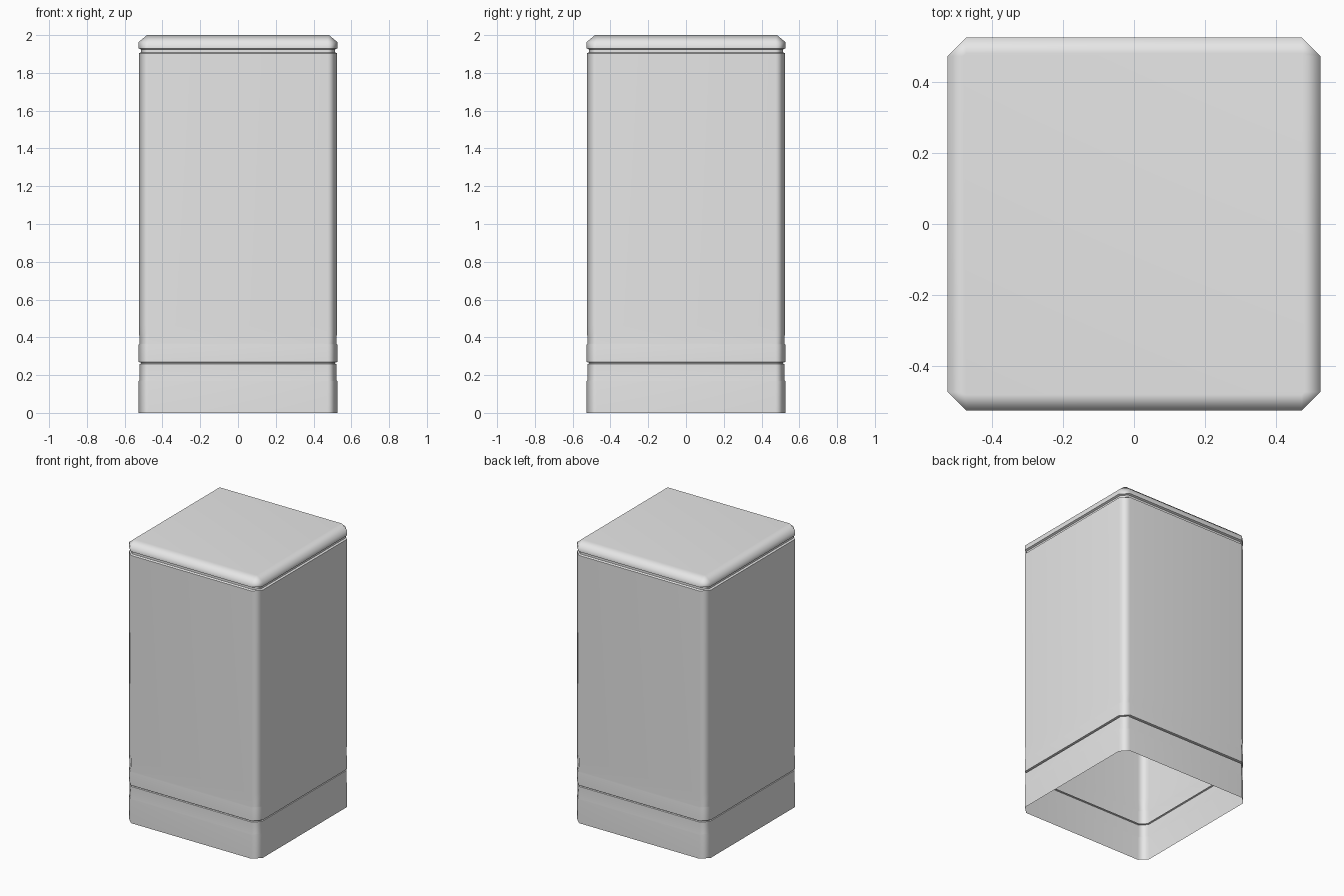
import bpy, bmesh, math

cube = bpy.data.objects.get("Cube")
if cube:
    bpy.data.objects.remove(cube, do_unlink=True)

grey = bpy.data.materials.new("light_grey")
grey.use_nodes = True
grey.diffuse_color = (0.8, 0.8, 0.8, 1)
grey.node_tree.nodes["Principled BSDF"].inputs["Base Color"].default_value = (0.8, 0.8, 0.8, 1)

CORNER = 0.474   # where the corner chamfer begins
WIDE, STEP, GROOVE = 0.526, 0.521, 0.513

# Height and half width of each ring, from the open foot to the lid
PROFILE = [
    (0.0, WIDE), (0.168, WIDE),                       # foot
    (0.172, STEP), (0.258, STEP),                     # recessed band
    (0.261, GROOVE), (0.266, GROOVE),                 # seam
    (0.269, WIDE), (0.362, WIDE),                     # raised band
    (0.367, STEP), (0.46, 0.525),                     # flare into body
    (1.903, 0.525),                                   # body
    (1.909, GROOVE), (1.924, GROOVE),                 # lid seam
    (1.93, WIDE), (1.963, WIDE), (2.0, 0.482),        # lid
]


def ring(bm, z, r):
    """Square ring with chamfered corners."""
    c = min(CORNER, r)
    points = []
    for i in range(4):
        turn = i * math.pi / 2
        for x, y in ((r, c), (c, r)):
            points.append(bm.verts.new((x * math.cos(turn) - y * math.sin(turn),
                                        x * math.sin(turn) + y * math.cos(turn), z)))
    return points


# Hollow shell, open underneath
bm = bmesh.new()
rings = [ring(bm, z, r) for z, r in PROFILE]
for low, high in zip(rings, rings[1:]):
    for i in range(8):
        j = (i + 1) % 8
        bm.faces.new((low[i], low[j], high[j], high[i]))
bm.faces.new(rings[-1])

mesh = bpy.data.meshes.new("square_bollard_shell")
bm.to_mesh(mesh)
bm.free()
mesh.materials.append(grey)
shell = bpy.data.objects.new("square_bollard_shell", mesh)
bpy.context.collection.objects.link(shell)

# Soft corners with flat main faces
bpy.ops.object.select_all(action='DESELECT')
shell.select_set(True)
bpy.context.view_layer.objects.active = shell
bpy.ops.object.shade_smooth_by_angle(angle=math.radians(52))
weighted = shell.modifiers.new("flat_faces", 'WEIGHTED_NORMAL')
weighted.keep_sharp = True
